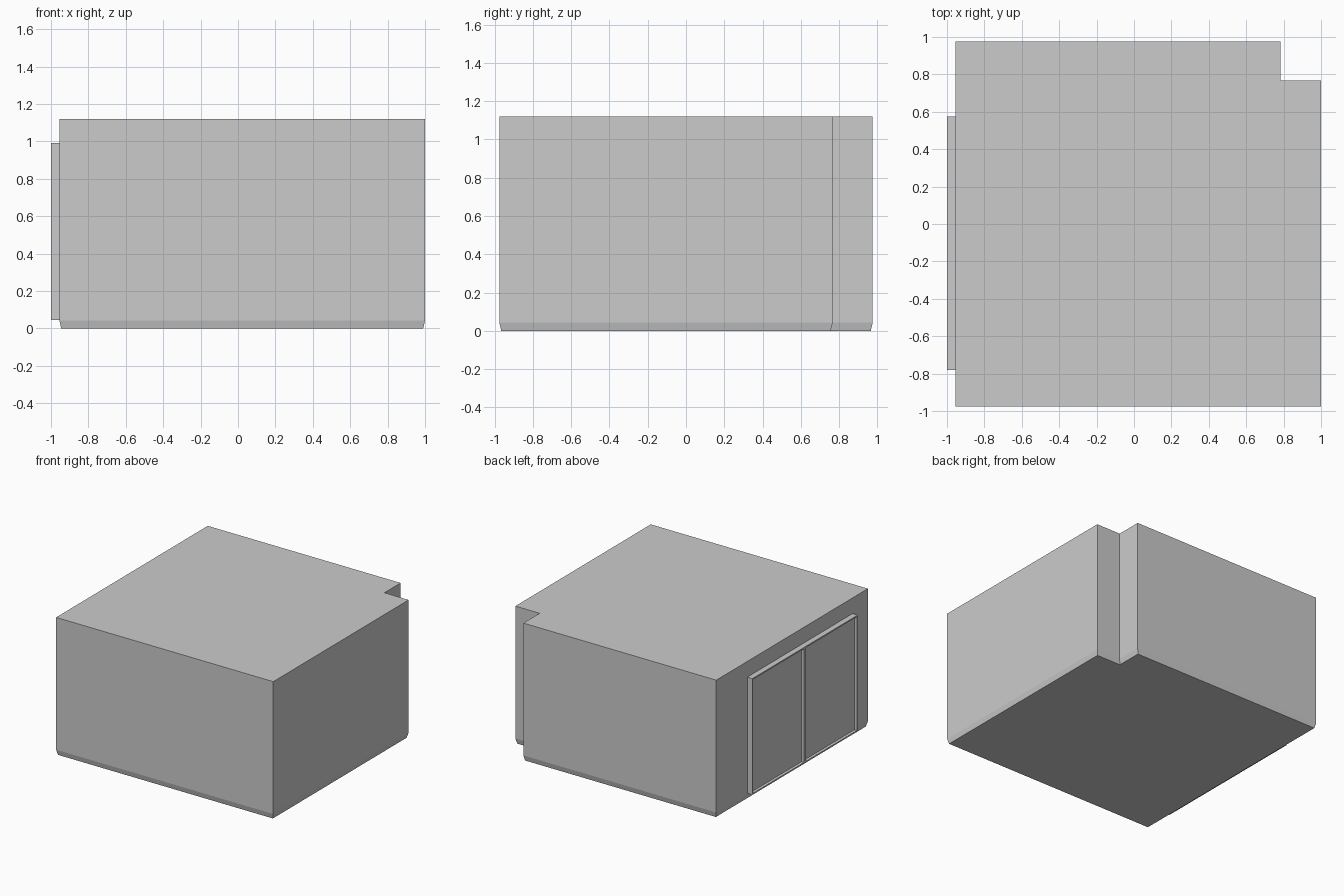
import bpy, bmesh

if "Cube" in bpy.data.objects:
    bpy.data.objects.remove(bpy.data.objects["Cube"])


def mesh_object(name, bm):
    bmesh.ops.recalc_face_normals(bm, faces=bm.faces)
    mesh = bpy.data.meshes.new(name)
    bm.to_mesh(mesh)
    bm.free()
    obj = bpy.data.objects.new(name, mesh)
    bpy.context.collection.objects.link(obj)
    return obj


def outline(inset):
    # Notched rectangle, pulled inward by the inset
    x0, x1, y0, y1 = -0.955 + inset, 1.0 - inset, -0.975 + inset, 0.975 - inset
    nx, ny = 0.782 - inset, 0.766 - inset
    return [(x0, y0), (x1, y0), (x1, ny), (nx, ny), (nx, y1), (x0, y1)]


# Main body: notched block with a tapered bottom edge
bm = bmesh.new()
rings = [[bm.verts.new((x, y, z)) for x, y in outline(inset)]
         for z, inset in ((0, 0.01), (0.043, 0), (1.12, 0))]
bm.faces.new(rings[0][::-1])
bm.faces.new(rings[-1])
for low, high in zip(rings, rings[1:]):
    for i in range(6):
        j = (i + 1) % 6
        bm.faces.new((low[i], low[j], high[j], high[i]))
mesh_object("body", bm)

# Double door on the left side: thin rim and centre bar around two sunken panels
Y0, YM, Y1, Z0, Z1 = -0.78, -0.102, 0.575, 0.045, 0.992
FRONT, BACK, RIM, DEPTH = -1.0, -0.955, 0.016, 0.022
bm = bmesh.new()
result = bmesh.ops.create_cube(bm, size=1)
for v in result["verts"]:
    v.co.x = FRONT if v.co.x < 0 else BACK
    v.co.y = Y0 if v.co.y < 0 else Y1
    v.co.z = Z0 if v.co.z < 0 else Z1
bmesh.ops.bisect_plane(bm, geom=bm.verts[:] + bm.edges[:] + bm.faces[:],
                       plane_co=(0, YM, 0), plane_no=(0, 1, 0))
bm.normal_update()
panels = [f for f in bm.faces if f.normal.x < -0.9]
bmesh.ops.inset_individual(bm, faces=panels, thickness=RIM, depth=0)
for v in {v for f in panels for v in f.verts}:
    v.co.x = FRONT
for f in bmesh.ops.extrude_discrete_faces(bm, faces=panels)["faces"]:
    for v in f.verts:
        v.co.x = FRONT + DEPTH
mesh_object("double_door", bm)
